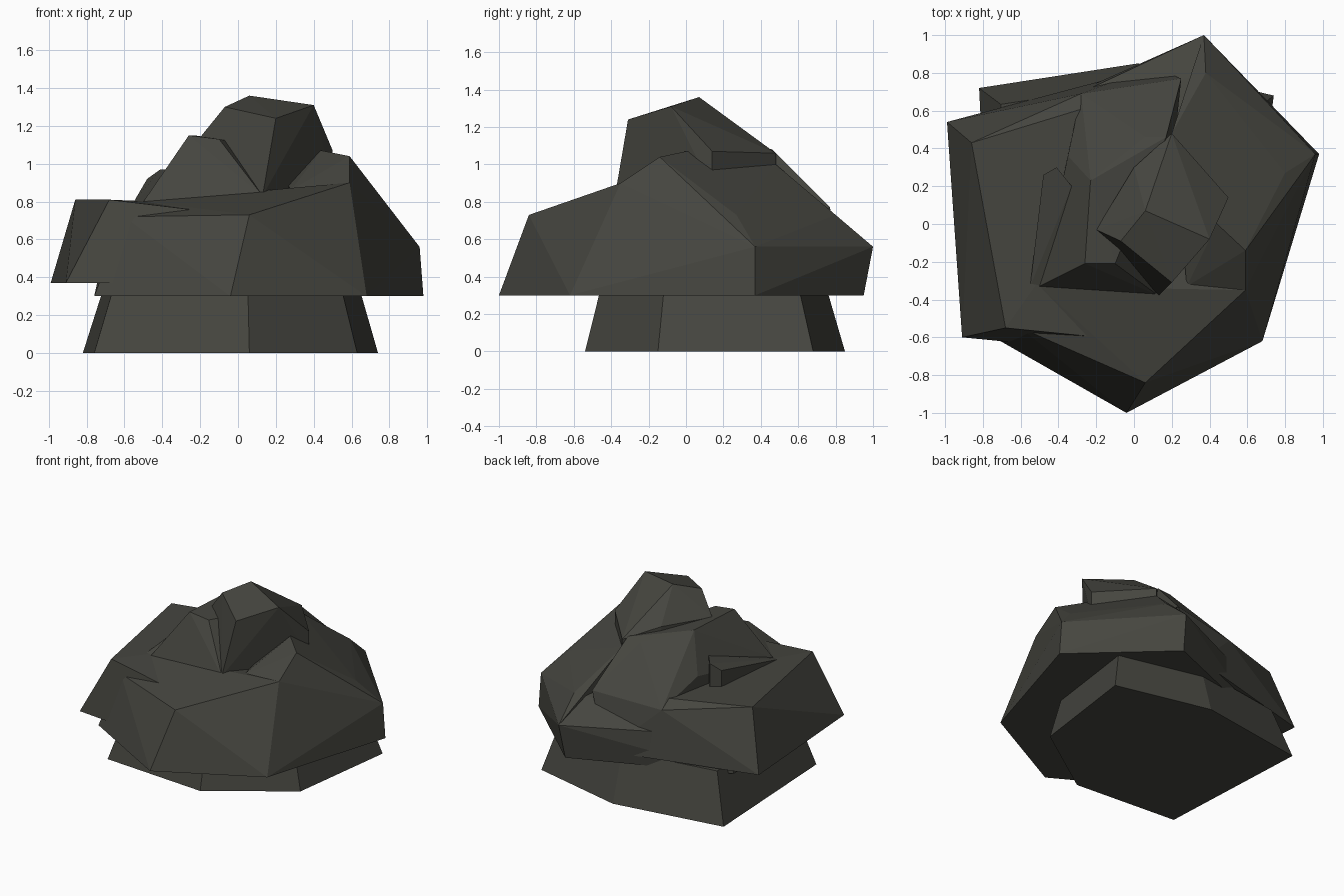
import bpy
import bmesh
from mathutils import Vector

# Remove the default cube
cube = bpy.data.objects.get("Cube")
if cube:
    bpy.data.objects.remove(cube, do_unlink=True)

# One flat stone colour
stone = bpy.data.materials.new("dark_olive_stone")
stone.use_nodes = True
stone_colour = (.06, .06, .05, 1)
stone.diffuse_color = stone_colour
shader = stone.node_tree.nodes["Principled BSDF"]
shader.inputs["Base Color"].default_value = stone_colour
shader.inputs["Roughness"].default_value = .9


def boulder(name, corners):
    """Make one faceted boulder as the convex hull of its corner points."""
    bm = bmesh.new()
    for corner in corners:
        bm.verts.new(corner)
    result = bmesh.ops.convex_hull(bm, input=bm.verts[:])
    leftovers = set(result["geom_interior"] + result["geom_unused"])
    loose = [item for item in leftovers if isinstance(item, bmesh.types.BMVert)]
    bmesh.ops.delete(bm, geom=loose, context="VERTS")
    bmesh.ops.dissolve_limit(bm, angle_limit=.03, verts=bm.verts[:], edges=bm.edges[:])
    bmesh.ops.recalc_face_normals(bm, faces=bm.faces[:])
    mesh = bpy.data.meshes.new(name)
    bm.to_mesh(mesh)
    bm.free()
    mesh.materials.append(stone)
    rock = bpy.data.objects.new(name, mesh)
    bpy.context.scene.collection.objects.link(rock)


def ring(outline, height, shrink=1):
    """Lift a flat outline to a height, shrinking it towards the middle."""
    middle = Vector((0, .1))
    flat = [middle.lerp(Vector(point), shrink) for point in outline]
    return [point.to_3d() + Vector((0, 0, height)) for point in flat]


def sunk(corners, depth):
    """Repeat corners lower down, to bury the bottom of a boulder."""
    return [Vector(corner) - Vector((0, 0, depth)) for corner in corners]


# Corners where neighbouring boulders meet
lip = (.59, -.35, .9)
flank = (.8, .27, .73)
side_end = (.96, .37, .56)
back_end = (.37, 1, .56)
back_ridge = (.38, .8, .73)
saddle = (.2, .48, 1)
hollow = (.13, -.38, .83)
left_seam = (-.5, -.33, .8)
back_seam = (.25, .77, .77)
rear_seam = (-.28, .69, .73)

# Tapered foot under the whole pile
foot = [(-.82, .72), (-.76, -.48), (.06, -.54), (.63, -.15), (.74, .68), (.02, .85)]
boulder("foot_rock", ring(foot, 0) + ring(foot, .36, .86))

# Wide shelf overhanging the foot
shelf = [(-.04, -1), (.68, -.62), (.98, .37), (.35, .95), (-.75, .5), (-.76, -.59)]
shelf_top = [lip, flank, side_end, back_end, back_ridge, left_seam]
boulder("shelf_rock", ring(shelf, .3) + shelf_top + [
    (.06, -.84, .73), (-.7, .5, .57), (-.6, -.55, .72)])

# Lower slab on the side of the pile
slab = [(-.91, -.6), (-.99, .54), (.1, .83), (-.5, -.64)]
slab_rim = [(-.68, -.55), (-.86, .43)]
boulder("side_slab", ring(slab, .37) + ring(slab_rim, .81) + [
    rear_seam, back_seam, left_seam, (-.18, -.6, .75)])

# Shoulder running down to the back
shoulder_top = [lip, (.59, -.14, 1.04), (.44, 0, 1.07), saddle, (.28, -.33, .86)]
shoulder_skirt = [flank, side_end, back_end, back_ridge]
boulder("shoulder_rock", shoulder_top + shoulder_skirt + sunk([saddle], .4))

# Middle boulder leaning on the peak
middle_top = [(-.26, -.21), (-.23, .23)]
boulder("middle_rock", ring(middle_top, 1.15) + [
    (-.1, -.21, 1.13), (.06, .46, 1.07), (.17, .46, 1.08), (.06, .58, .9),
    (-.35, .36, .88), left_seam, hollow, rear_seam, back_seam])

# Thin splinter beside the middle boulder
splinter_top = [(-.48, .26, .92), (-.41, .3, .97), (-.33, .2, .97)]
boulder("splinter_rock", splinter_top + sunk(splinter_top, .2) + [
    left_seam, (-.55, -.33, .8)])

# Topmost boulder
crown = [(.06, .07, 1.36), (-.07, -.09, 1.3), (.2, -.31, 1.24), (.4, -.08, 1.31)]
crown_skirt = [(.5, .14, 1.07), (.2, .48, 1.06), (.1, .37, 1.11),
               (0, .3, 1.14), (-.2, -.03, 1.14)]
boulder("peak_rock", crown + crown_skirt + sunk(crown_skirt, .2) + [hollow])
